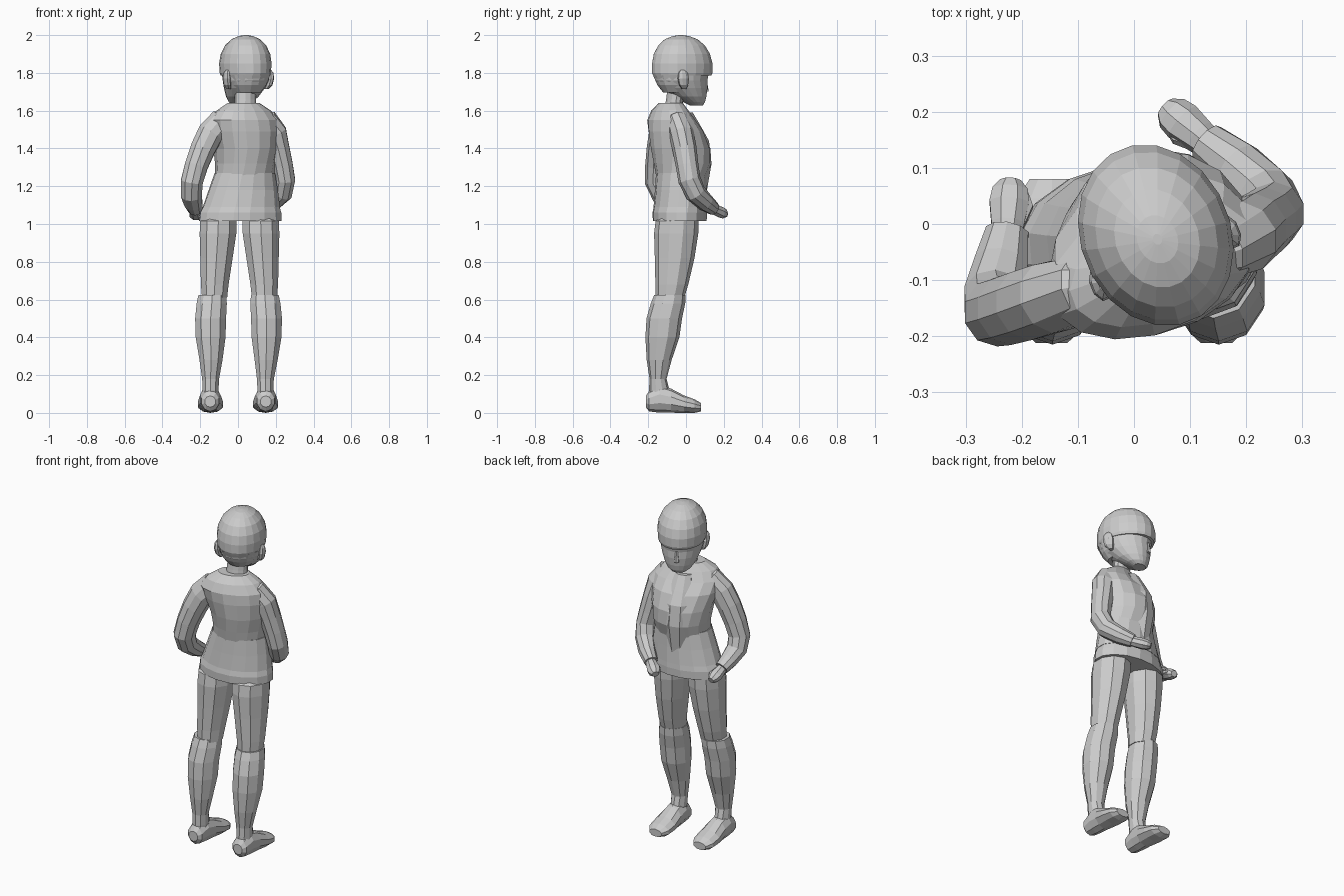
import bpy, bmesh, math
from mathutils import Vector, Matrix

X = Vector((1, 0, 0))


def loft(name, rings, n=10, axis=None, yaw=0):
    """Skin rings (x, y, z, half width, half depth[, yaw degrees]) square to the path."""
    bm = bmesh.new()
    pts = [Vector(r[:3]) for r in rings]
    loops = []
    for i, r in enumerate(rings):
        t = Vector(axis) if axis else (pts[min(i + 1, len(pts) - 1)] - pts[max(i - 1, 0)])
        t.normalize()
        v = t.cross(X).normalized()
        u = v.cross(t)
        rot = math.radians(r[5] if len(r) > 5 else yaw)
        loop = []
        for k in range(n):
            a = math.tau * (k + 0.5) / n
            p, q = r[3] * math.cos(a), r[4] * math.sin(a)
            p, q = p * math.cos(rot) - q * math.sin(rot), p * math.sin(rot) + q * math.cos(rot)
            loop.append(bm.verts.new(pts[i] + u * p + v * q))
        loops.append(loop)
    for a, b in zip(loops, loops[1:]):
        for k in range(n):
            bm.faces.new((a[k], a[(k + 1) % n], b[(k + 1) % n], b[k]))
    bm.faces.new(loops[0])
    bm.faces.new(loops[-1])
    bmesh.ops.recalc_face_normals(bm, faces=bm.faces)
    me = bpy.data.meshes.new(name)
    bm.to_mesh(me)
    bm.free()
    ob = bpy.data.objects.new(name, me)
    bpy.context.collection.objects.link(ob)
    return ob


UP, FWD = (0, 0, 1), (0, 1, 0)

# Legs, shins and feet
for side, s in (("left", -1), ("right", 1)):
    o = 0.008
    loft(side + "_thigh", [
        (s * .132 + o, -.085, .61, .070, .076), (s * .131 + o, -.075, .68, .077, .087),
        (s * .122 + o, -.06, .82, .090, .105), (s * .114 + o, -.052, .95, .102, .117),
        (s * .112 + o, -.047, 1.015, .101, .114), (s * .095 + o, -.04, 1.05, .07, .09)], 10, UP)
    o = 0.003
    loft(side + "_shin", [
        (s * .147, -.14, .07, .042, .055), (s * .145, -.142, .12, .044, .054),
        (s * .145, -.148, .18, .047, .045), (s * .146 + o, -.142, .28, .064, .066),
        (s * .148 + o, -.125, .40, .083, .090), (s * .148 + o, -.115, .50, .086, .094),
        (s * .142 + o, -.095, .58, .084, .091), (s * .139 + o, -.085, .625, .077, .083)], 10, UP)
    loft(side + "_foot", [
        (s * .147, -.212, .060, .030, .030), (s * .147, -.195, .062, .048, .054),
        (s * .147, -.14, .075, .056, .074), (s * .146, -.08, .065, .061, .064),
        (s * .146, -.01, .046, .070, .046), (s * .146, .045, .036, .066, .036),
        (s * .146, .08, .030, .042, .022)], 10, FWD)

# Jacket: upper body, front panel, flared waist and hem tier
loft("jacket_body", [
    (.035, -.025, 1.24, .156, .130, 8), (.038, -.018, 1.32, .160, .152, 12),
    (.040, -.028, 1.40, .172, .157, 16), (.035, -.053, 1.49, .190, .142, 18),
    (.032, -.078, 1.55, .190, .117, 20), (.030, -.085, 1.60, .150, .090, 20),
    (.030, -.080, 1.64, .088, .060, 20)], 16, UP)
loft("jacket_front_panel", [
    (.010, .055, 1.15, .060, .050), (.005, .072, 1.32, .078, .062),
    (.005, .062, 1.44, .078, .058), (.008, .035, 1.51, .066, .046),
    (.015, -.005, 1.59, .050, .040)], 8, UP, 16)
loft("jacket_waist", [
    (.018, -.03, 1.09, .207, .142, 4), (.028, -.028, 1.18, .185, .136, 6),
    (.036, -.026, 1.27, .161, .132, 8)], 16, UP)
loft("jacket_hem", [
    (.012, -.033, 1.015, .222, .143, 3), (.014, -.033, 1.06, .218, .145, 3),
    (.018, -.03, 1.10, .202, .139, 4)], 16, UP)

# Arms: sleeve from inside the shoulder over the elbow to the cuff
loft("right_sleeve", [
    (.090, -.060, 1.560, .035, .030), (.150, -.040, 1.540, .070, .058),
    (.192, -.024, 1.480, .070, .066), (.215, -.008, 1.400, .060, .064),
    (.236, .006, 1.310, .057, .060), (.250, .018, 1.235, .055, .060),
    (.234, .050, 1.165, .056, .056), (.185, .102, 1.115, .048, .048),
    (.130, .145, 1.082, .038, .037)], 10)
loft("left_sleeve", [
    (-.030, -.105, 1.560, .035, .030), (-.090, -.115, 1.540, .070, .058),
    (-.145, -.130, 1.480, .072, .066), (-.185, -.142, 1.400, .069, .066),
    (-.220, -.152, 1.310, .064, .064), (-.244, -.156, 1.225, .061, .063),
    (-.247, -.127, 1.155, .058, .057), (-.236, -.070, 1.110, .050, .048),
    (-.226, -.015, 1.078, .040, .038)], 10)

# Hands with thumbs
for side, w, d in (("right", Vector((.130, .145, 1.08)), Vector((-.78, .66, -.30))),
                   ("left", Vector((-.226, -.018, 1.075)), Vector((.06, .90, -.36)))):
    d.normalize()
    loft(side + "_hand", [
        (*(w - d * .02), .027, .026), (*(w + d * .02), .032, .030),
        (*(w + d * .06), .038, .031), (*(w + d * .085), .034, .027),
        (*(w + d * .102), .020, .018)], 8)
    inward = Vector((-.4, -.7, 0)) if side == "right" else Vector((.9, 0, 0))
    loft(side + "_thumb", [
        (*(w + d * .02 + inward * .02), .014, .014), (*(w + d * .055 + inward * .034), .014, .014),
        (*(w + d * .078 + inward * .030), .007, .007)], 6)

# Neck
loft("neck", [(.038, -.068, 1.60, .062, .046), (.038, -.06, 1.66, .058, .044),
              (.038, -.045, 1.74, .058, .050)], 12, UP, 20)

# Head parts are built facing +y about the origin, then turned into place
turn = Matrix.Translation((.038, -.018, 0)) @ Matrix.Rotation(math.radians(22), 4, 'Z')
face = loft("face", [
    (0, .078, 1.628, .040, .034), (0, .066, 1.645, .064, .056),
    (0, .040, 1.675, .086, .090), (0, .010, 1.72, .106, .126),
    (0, -.008, 1.76, .118, .143), (0, -.008, 1.80, .123, .152),
    (0, -.010, 1.86, .115, .140)], 20, UP)
hair = loft("hair_cap", [
    (0, -.002, 1.785, .125, .160), (0, -.002, 1.80, .130, .166),
    (0, -.002, 1.85, .134, .166), (0, -.004, 1.90, .127, .154),
    (0, -.006, 1.945, .106, .128), (0, -.008, 1.978, .074, .090),
    (0, -.010, 1.995, .036, .044), (0, -.010, 2.0, .008, .010)], 20, UP)
nose = loft("nose", [(0, .131, 1.702, .016, .018), (0, .131, 1.725, .012, .014),
                     (0, .128, 1.765, .008, .010)], 6, UP)
nape = loft("nape_hair", [(0, -.045, 1.695, .066, .060), (0, -.040, 1.735, .098, .098),
                          (0, -.020, 1.79, .124, .143)], 16, UP)
ears = [loft(n + "_ear", [(s * .108, -.036, 1.715, .012, .012), (s * .118, -.042, 1.735, .018, .025),
                          (s * .124, -.046, 1.770, .019, .032), (s * .125, -.048, 1.800, .014, .026),
                          (s * .120, -.048, 1.815, .008, .014)], 8, UP)
        for n, s in (("left", -1), ("right", 1))]
for ob in [face, hair, nose, nape] + ears:
    ob.data.transform(turn)
